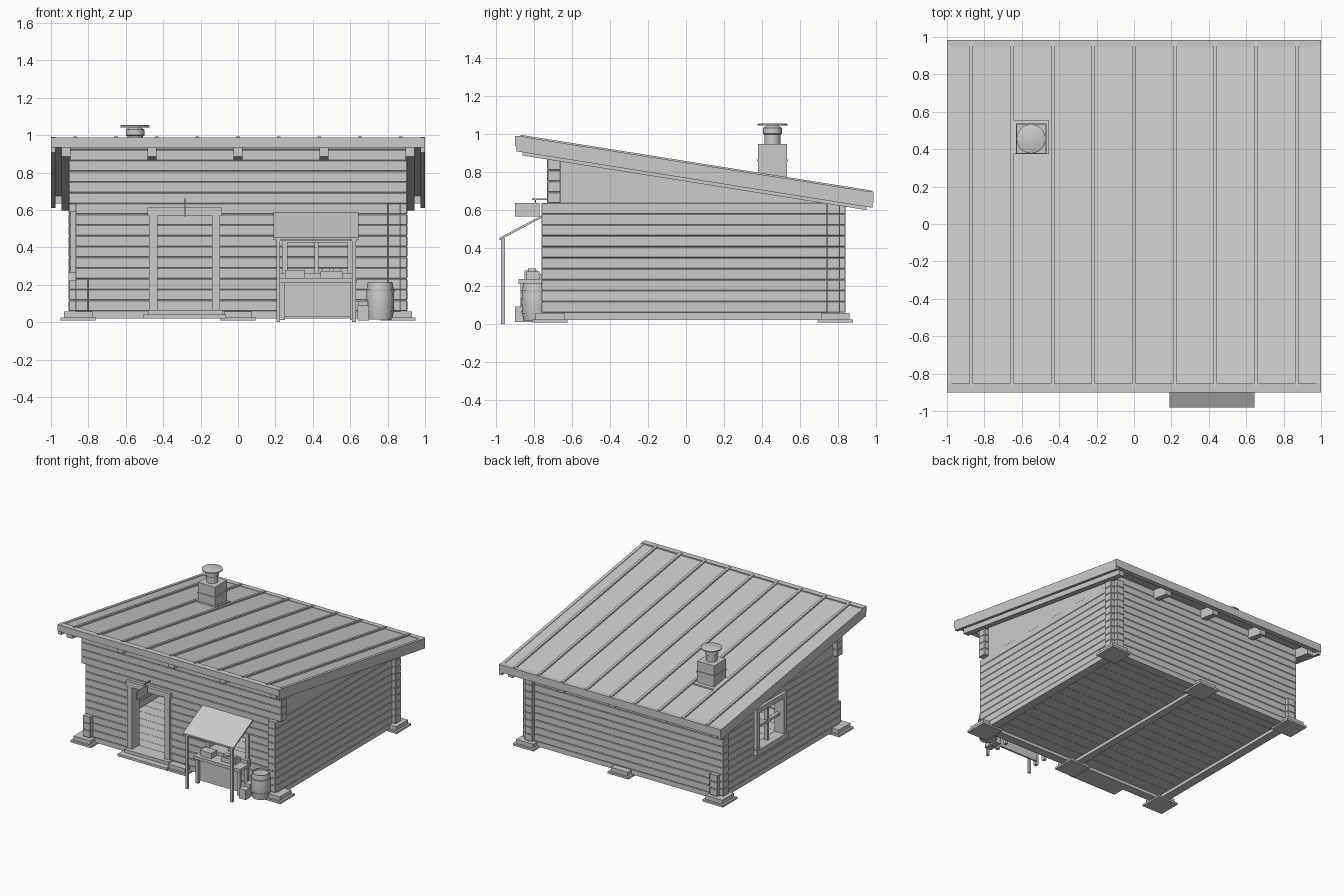
import bpy, bmesh, math
from mathutils import Vector

if "Cube" in bpy.data.objects:
    bpy.data.objects.remove(bpy.data.objects["Cube"])

mat = bpy.data.materials.new("weathered grey")
mat.diffuse_color = (0.6, 0.6, 0.6, 1)
mat.use_nodes = True
mat.node_tree.nodes["Principled BSDF"].inputs["Base Color"].default_value = mat.diffuse_color
SLOPE, PITCH, BASE = -0.1586, 0.0575, 0.06


def roof(y):
    return 0.985 + SLOPE * (y + 0.89)


def finish(name, bm, smooth=False):
    bmesh.ops.recalc_face_normals(bm, faces=bm.faces[:])
    me = bpy.data.meshes.new(name)
    bm.to_mesh(me)
    bm.free()
    me.materials.append(mat)
    ob = bpy.data.objects.new(name, me)
    bpy.context.collection.objects.link(ob)
    if smooth:
        bpy.context.view_layer.objects.active = ob
        ob.select_set(True)
        bpy.ops.object.shade_smooth_by_angle()
        ob.select_set(False)
    return ob


def add_box(bm, x0, x1, y0, y1, z0, z1, bevel=0, slope=0):
    """Box; slope shears z along y, measured from y0."""
    r = bmesh.ops.create_cube(bm, size=1)
    for v in r["verts"]:
        x, y, z = v.co + Vector((0.5, 0.5, 0.5))
        v.co = (x0 + x * (x1 - x0), y0 + y * (y1 - y0),
                z0 + z * (z1 - z0) + slope * y * (y1 - y0))
    if bevel:
        edges = list({e for v in r["verts"] for e in v.link_edges})
        bmesh.ops.bevel(bm, geom=edges, offset=bevel, segments=1, affect='EDGES')


def boxes(name, items, bevel=0):
    bm = bmesh.new()
    for b in items:
        add_box(bm, *b, bevel=bevel)
    return finish(name, bm)


def pitched(name, items):
    """Roof pieces (x0, x1, y0, y1, low, high) with heights relative to the roof surface."""
    bm = bmesh.new()
    for x0, x1, y0, y1, a, b in items:
        add_box(bm, x0, x1, y0, y1, roof(y0) + a, roof(y0) + b, slope=SLOPE)
    return finish(name, bm)


def lathe(name, x, y, profile, n=20):
    bm = bmesh.new()
    rings = [[bm.verts.new((x + r * math.cos(2 * math.pi * i / n),
                            y + r * math.sin(2 * math.pi * i / n), z)) for i in range(n)]
             for r, z in profile]
    for a, b in zip(rings, rings[1:]):
        for i in range(n):
            bm.faces.new((a[i], a[(i + 1) % n], b[(i + 1) % n], b[i]))
    bm.faces.new(rings[0][::-1])
    bm.faces.new(rings[-1])
    return finish(name, bm, True)


def log_wall(name, along_x, across, courses, ends, gaps=()):
    """Stacked logs; ends(i) gives each log's span, gaps are (start, end, first, last)."""
    bm = bmesh.new()
    for i in range(courses):
        spans = [ends(i)]
        for g0, g1, first, last in gaps:
            if first <= i <= last:
                spans = [p for a, b in spans for p in
                         ([(a, g0), (g1, b)] if a < g0 and g1 < b else [(a, b)])]
        z = BASE + i * PITCH
        for a, b in spans:
            xy = (a, b, *across) if along_x else (*across, a, b)
            add_box(bm, *xy, z, z + PITCH, bevel=0.0035)
    # trim under the roof
    r = bmesh.ops.bisect_plane(bm, geom=bm.verts[:] + bm.edges[:] + bm.faces[:],
                               plane_co=(0, 0, roof(0) - 0.022),
                               plane_no=(0, -SLOPE, 1), clear_outer=True)
    cut = [e for e in r["geom_cut"] if isinstance(e, bmesh.types.BMEdge)]
    if cut:
        bmesh.ops.holes_fill(bm, edges=cut)
    return finish(name, bm)


# log walls with crossed ends at the corners
log_wall("front_wall", True, (-0.73, -0.66), 16,
         lambda i: (-0.905, 0.905) if i > 9 else (-0.87, 0.87),
         [(-0.44, -0.13, 0, 8), (0.25, 0.60, 3, 6)])
log_wall("back_wall", True, (0.74, 0.81), 12, lambda i: (-0.905, 0.905))
log_wall("right_wall", False, (0.80, 0.87), 10, lambda i: (-0.76, 0.84))
log_wall("left_wall", False, (-0.87, -0.80), 10,
         lambda i: (-0.76, 0.84) if i < 3 else (-0.73, 0.81), [(0.0, 0.34, 3, 8)])

# plain gable panels filling the slope above the side logs
for side, x0 in (("left", -0.865), ("right", 0.805)):
    bm = bmesh.new()
    prof = [(-0.66, 0.635), (0.74, 0.635), (0.74, roof(0.74) - 0.022), (-0.66, roof(-0.66) - 0.022)]
    f = bm.faces.new([bm.verts.new((x0, y, z)) for y, z in prof])
    ext = bmesh.ops.extrude_face_region(bm, geom=[f])
    bmesh.ops.translate(bm, vec=(0.06, 0, 0),
                        verts=[v for v in ext["geom"] if isinstance(v, bmesh.types.BMVert)])
    finish(side + "_gable", bm)

# sill beams, floor and foundation pads
boxes("sill_beams", [(-0.87, 0.87, -0.73, -0.66, 0.02, 0.06), (-0.87, 0.87, 0.74, 0.81, 0.02, 0.06),
                     (-0.87, -0.80, -0.66, 0.74, 0.02, 0.06), (0.80, 0.87, -0.66, 0.74, 0.02, 0.06),
                     (-0.03, 0.03, -0.66, 0.74, 0.02, 0.045)])
boxes("floor_planks", [(-0.80, 0.80, -0.66 + i * 0.1, -0.562 + i * 0.1, 0.045, 0.06)
                       for i in range(14)])
pads = [(x, y) for x in (-0.855, 0, 0.855) for y in (-0.715, 0.785)]
boxes("foundation_pads", [(x - w, x + w, y - w, y + w, a, b) for x, y in pads
                          for w, a, b in ((0.093, 0.008, 0.024), (0.076, 0.024, 0.056))])

# roof
pitched("roof_deck", [(-0.99, 0.99, -0.88, 0.975, -0.02, 0)])
pitched("roof_ribs", [(x - 0.01, x + 0.01, -0.87, 0.975, -0.002, 0.012)
                      for x in [(i - 4) * 0.2175 for i in range(9)]])
pitched("rafters", [(x - 0.024, x + 0.024, -0.86, 0.95, -0.095, -0.02)
                    for x in (-0.92, -0.46, 0, 0.46, 0.92)])
pitched("barge_boards", [(x, x + 0.025, -0.89, 0.98, -0.078, 0.004) for x in (-1, 0.975)])
boxes("roof_fascias", [(-1, 1, -0.90, -0.852, 0.935, 0.988),
                       (-1, 1, 0.945, 0.985, 0.635, 0.697)])

# chimney
cx, cy = -0.55, 0.455
pitched("chimney_flashing", [(cx - 0.095, cx + 0.095, cy - 0.08, cy + 0.1, -0.005, 0.012)])
boxes("chimney_stack", [(cx - 0.077, cx + 0.077, cy - 0.077, cy + 0.077, 0.72, 0.853),
                        (cx - 0.082, cx + 0.082, cy - 0.082, cy + 0.082, 0.853, 0.865),
                        (cx - 0.077, cx + 0.077, cy - 0.077, cy + 0.077, 0.865, 0.945)])
lathe("chimney_flue", cx, cy, [(0.042, 0.94), (0.042, 0.995), (0.05, 1.0), (0.05, 1.03), (0.03, 1.042)])
lathe("chimney_cap", cx, cy, [(0.078, 1.042), (0.078, 1.05), (0.07, 1.054)])

# door frame, steps and hanging panel
boxes("door_frame", [(-0.475, -0.43, -0.75, -0.655, 0.06, 0.57), (-0.14, -0.095, -0.75, -0.655, 0.06, 0.57),
                     (-0.485, -0.085, -0.755, -0.655, 0.57, 0.612)])
boxes("door_steps", [(-0.505, -0.065, -0.83, -0.73, 0.02, 0.04), (-0.48, -0.08, -0.78, -0.66, 0.04, 0.066)])
boxes("hanging_panel", [(-0.287, -0.277, -0.90, -0.77, 0.565, 0.635)])
boxes("panel_bracket", [(-0.286, -0.278, -0.81, -0.73, 0.65, 0.66),
                        (-0.285, -0.279, -0.795, -0.789, 0.63, 0.655)])

# side window with cross bars
y0, y1, z0, z1 = -0.025, 0.365, 0.235, 0.595
boxes("side_window", [(-0.895, -0.81, y0, y0 + 0.04, z0, z1), (-0.895, -0.81, y1 - 0.04, y1, z0, z1),
                      (-0.895, -0.81, y0 + 0.04, y1 - 0.04, z1 - 0.04, z1),
                      (-0.905, -0.81, y0 - 0.01, y1 + 0.01, z0 - 0.015, z0 + 0.03),
                      (-0.86, -0.83, 0.16, 0.18, z0, z1),
                      (-0.86, -0.83, y0 + 0.04, y1 - 0.04, 0.41, 0.43)])

# serving window
boxes("serving_window", [(0.235, 0.265, -0.745, -0.66, 0.235, 0.45), (0.585, 0.615, -0.745, -0.66, 0.235, 0.45),
                         (0.235, 0.615, -0.745, -0.66, 0.425, 0.465), (0.225, 0.625, -0.77, -0.66, 0.235, 0.262),
                         (0.41, 0.43, -0.715, -0.685, 0.26, 0.43)])

# stall: canopy, posts, counter and goods
bm = bmesh.new()
add_box(bm, 0.19, 0.645, -0.98, -0.725, 0.44, 0.453, slope=0.53)
finish("stall_canopy", bm)
boxes("stall_posts", [(x - 0.01, x + 0.01, -0.972, -0.952, 0, 0.45) for x in (0.215, 0.62)])
boxes("stall_rail", [(0.2, 0.635, -0.97, -0.955, 0.433, 0.447)])
boxes("counter", [(0.215, 0.635, -0.88, -0.745, 0.21, 0.235), (0.25, 0.60, -0.845, -0.83, 0.03, 0.21)]
      + [(x, x + 0.025, y, y + 0.025, 0.012, 0.21) for x in (0.225, 0.60) for y in (-0.87, -0.775)])
boxes("counter_goods", [(0.25, 0.355, -0.85, -0.78, 0.235, 0.28), (0.44, 0.56, -0.84, -0.77, 0.235, 0.275),
                        (0.45, 0.49, -0.83, -0.79, 0.275, 0.29), (0.51, 0.55, -0.83, -0.79, 0.275, 0.29)])

# barrel and crates
lathe("barrel", 0.76, -0.79, [(0.064, 0.015), (0.072, 0.06), (0.075, 0.115), (0.072, 0.17),
                              (0.066, 0.215), (0.058, 0.215), (0.058, 0.205)], 16)
for i, z in enumerate((0.055, 0.165)):
    lathe("barrel_hoop_%d" % i, 0.76, -0.79, [(0.0755, z), (0.0765, z + 0.012)], 16)
boxes("crates", [(0.64, 0.70, -0.90, -0.845, 0.01, 0.09), (0.645, 0.695, -0.84, -0.78, 0.01, 0.112)])
